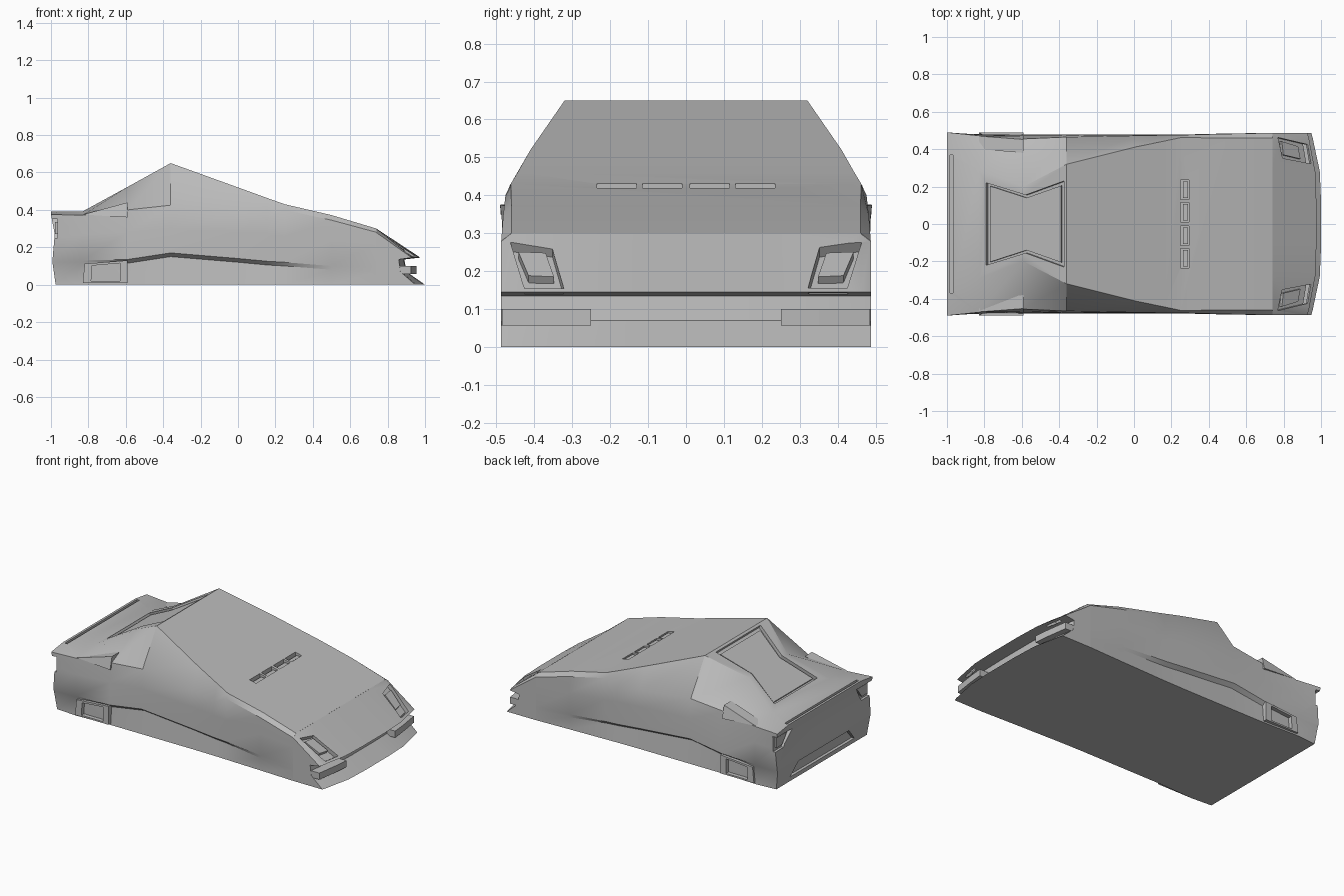
import bpy, bmesh, math
from mathutils import Vector

if "Cube" in bpy.data.objects:
    bpy.data.objects.remove(bpy.data.objects["Cube"])

paint = bpy.data.materials.new("plain_grey")
paint.diffuse_color = (0.5, 0.5, 0.5, 1)
paint.use_nodes = True
paint.node_tree.nodes["Principled BSDF"].inputs["Base Color"].default_value = paint.diffuse_color


def finish(name, bm):
    bmesh.ops.recalc_face_normals(bm, faces=bm.faces)
    me = bpy.data.meshes.new(name)
    bm.to_mesh(me)
    bm.free()
    me.materials.append(paint)
    ob = bpy.data.objects.new(name, me)
    bpy.context.collection.objects.link(ob)
    return ob


def prism(name, pts, vec):
    """Polygon swept along a vector."""
    bm = bmesh.new()
    a = [bm.verts.new(p) for p in pts]
    b = [bm.verts.new(Vector(p) + Vector(vec)) for p in pts]
    bm.faces.new(a)
    bm.faces.new(b[::-1])
    n = len(a)
    for i in range(n):
        bm.faces.new((a[i], b[i], b[(i + 1) % n], a[(i + 1) % n]))
    return finish(name, bm)


def box(name, x0, x1, y0, y1, z0, z1):
    return prism(name, [(x0, y0, z0), (x1, y0, z0), (x1, y1, z0), (x0, y1, z0)], (0, 0, z1 - z0))


def cut(ob, cutter):
    m = ob.modifiers.new("cut", 'BOOLEAN')
    m.operation, m.solver, m.object = 'DIFFERENCE', 'EXACT', cutter
    bpy.context.view_layer.objects.active = ob
    bpy.ops.object.modifier_apply(modifier=m.name)
    bpy.data.objects.remove(cutter)


def smooth(ob, angle):
    bpy.ops.object.select_all(action='DESELECT')
    ob.select_set(True)
    bpy.context.view_layer.objects.active = ob
    bpy.ops.object.shade_smooth_by_angle(angle=math.radians(angle))


# Main body: half sections (x, then y/z of sill, crease, belt, shoulder, deck edge)
stations = [
    (-1.0, .465, .475, .12, .480, .13, .485, .27, .490, .375, .37, .392),
    (-.83, .475, .476, .12, .480, .13, .478, .27, .472, .372, .29, .392),
    (-.59, .465, .455, .115, .478, .135, .472, .28, .455, .40, .20, .523),
    (-.36, .465, .450, .15, .478, .17, .474, .30, .465, .425, .32, .65),
    (0.0, .465, .452, .12, .478, .14, .476, .28, .472, .385, .41, .52),
    (.16, .467, .455, .105, .478, .125, .477, .27, .475, .355, .443, .462),
    (.25, .470, .458, .10, .478, .12, .478, .26, .476, .40, .462, .43),
    (.50, .478, .480, .08, .482, .10, .484, .24, .482, .345, .46, .372),
    (.74, .487, .487, .07, .487, .09, .487, .22, .487, .28, .46, .30),
]
rear_x = [-.975, -.992, -.992, -.98, -1.0, -1.0]
bm = bmesh.new()
rings = []
for k, s in enumerate(stations):
    half = [(s[1], 0.0)] + [(s[i], s[i + 1]) for i in range(2, 12, 2)]
    xs = rear_x if k == 0 else [s[0]] * 6
    right = [bm.verts.new((x, -y, z)) for x, (y, z) in zip(xs, half)]
    left = [bm.verts.new((x, y, z)) for x, (y, z) in zip(xs, half)]
    rings.append(right + left[::-1])
for a, b in zip(rings, rings[1:]):
    for i in range(12):
        j = (i + 1) % 12
        bm.faces.new((a[i], a[j], b[j], b[i]))
for r in (rings[0], rings[-1]):
    for i in range(5):
        bm.faces.new((r[i], r[i + 1], r[10 - i], r[11 - i]))
body = finish("body", bm)

# Nose: side profile with lip, dark slot and splitter, swept across y
profile = [(.738, 0), (1.0, 0), (.90, .07), (.89, .135), (.975, .145), (.738, .301)]
bm = bmesh.new()
rings = []
for y, s in [(-.487, .80), (-.46, .83), (-.28, .975), (-.12, 1),
             (.12, 1), (.28, .975), (.46, .83), (.487, .80)]:
    ring = []
    for x, z in profile:
        zz = .28 if abs(y) > .48 and z > .2 else z
        ring.append(bm.verts.new((.738 + (x - .738) * s, y, zz)))
    rings.append(ring)
for a, b in zip(rings, rings[1:]):
    for i in range(6):
        j = (i + 1) % 6
        bm.faces.new((a[i], a[j], b[j], b[i]))
bm.faces.new(rings[0])
bm.faces.new(rings[-1])
nose = finish("nose", bm)


# Rear deck panel, hourglass shaped, set in a groove
def deck(x, y, d):
    return (x - .48 * d, y, .65 + (x + .36) * .553 + .87 * d)


hour = [(-.375, .23), (-.58, .155), (-.79, .22), (-.79, -.22), (-.58, -.155), (-.375, -.23)]
up = Vector((-.48, 0, .87))
cut(body, prism("cutter", [deck(x, y, -.022) for x, y in hour], up * .08))
inner = [(-.395, .205), (-.58, .14), (-.775, .203), (-.775, -.203), (-.58, -.14), (-.395, -.205)]
prism("deck_panel", [deck(x, y, -.03) for x, y in inner], up * .02)

# Hood vents, tail groove and rear lower recess
for y0, y1 in [(-.235, -.13), (-.115, -.01), (.01, .115), (.13, .235)]:
    cut(body, box("cutter", .248, .294, y0, y1, .402, .5))
    box("hood_vent_slat", .262, .288, y0 + .008, y1 - .008, .395, .415)
cut(body, box("cutter", -.985, -.968, -.37, .37, .37, .45))
cut(body, prism("cutter", [(-.96, -.33, .03), (-.96, .33, .03), (-.96, .26, .11), (-.96, -.26, .11)],
                (-.1, 0, 0)))

for s, side in ((-1, "right"), (1, "left")):
    # Tail light recess with a lens inside
    cut(body, prism("cutter", [(-.965, s * y, z) for y, z in
                               [(.33, .35), (.52, .35), (.52, .25), (.40, .25)]], (-.1, 0, 0)))
    prism("tail_light_" + side, [(-.96, s * y, z) for y, z in
                                 [(.36, .335), (.465, .335), (.465, .27), (.41, .27)]], (-.018, 0, 0))

    # Headlight recess on the sloping nose, lamp inside
    def slope(y, z, d):
        k = 1 - max(0, y - .28) * .8
        return (.738 + (.301 - z) * 1.52 * k + d * .55, s * y, z + d * .83)

    n = Vector((.55, 0, .83))
    frame = [(.352, .262), (.463, .277), (.425, .158), (.322, .158)]
    lamp = [(.37, .255), (.442, .258), (.415, .195), (.348, .192)]
    cut(nose, prism("cutter", [slope(y, z, -.03) for y, z in frame], n * .08))
    prism("headlight_" + side, [slope(y, z, -.035) for y, z in lamp], n * .027)

    # Corner bumper in the nose slot
    prism("corner_bumper_" + side, [(x, s * y, .057) for x, y in
                                    [(.84, .25), (.955, .25), (.945, .35), (.925, .485), (.80, .487)]],
          (0, 0, .043))

    # Side vent: raised frame with a sunken opening
    vent = prism("side_vent_" + side, [(x, s * .45, z) for x, z in
                                       [(-.83, .01), (-.59, .01), (-.59, .13), (-.82, .112)]],
                 (0, s * .038, 0))
    cut(vent, prism("cutter", [(x, s * .462, z) for x, z in
                               [(-.785, .02), (-.63, .02), (-.63, .115), (-.78, .102)]],
                    (0, s * .1, 0)))
    cut(body, prism("cutter", [(x, s * .462, z) for x, z in
                               [(-.785, .02), (-.63, .02), (-.63, .115), (-.78, .102)]],
                    (0, s * .1, 0)))

    # Air scoop wedge behind the side window
    bm = bmesh.new()
    v = [bm.verts.new((x, s * y, z)) for x, y, z in
         [(-.59, .472, .36), (-.59, .452, .44), (-.59, .38, .44), (-.59, .42, .36),
          (-.83, .47, .375), (-.83, .40, .375)]]
    for f in [(0, 1, 2, 3), (0, 1, 4), (1, 2, 5, 4), (2, 3, 5), (3, 0, 4, 5)]:
        bm.faces.new([v[i] for i in f])
    finish("air_scoop_" + side, bm)

smooth(body, 28)
smooth(nose, 25)
